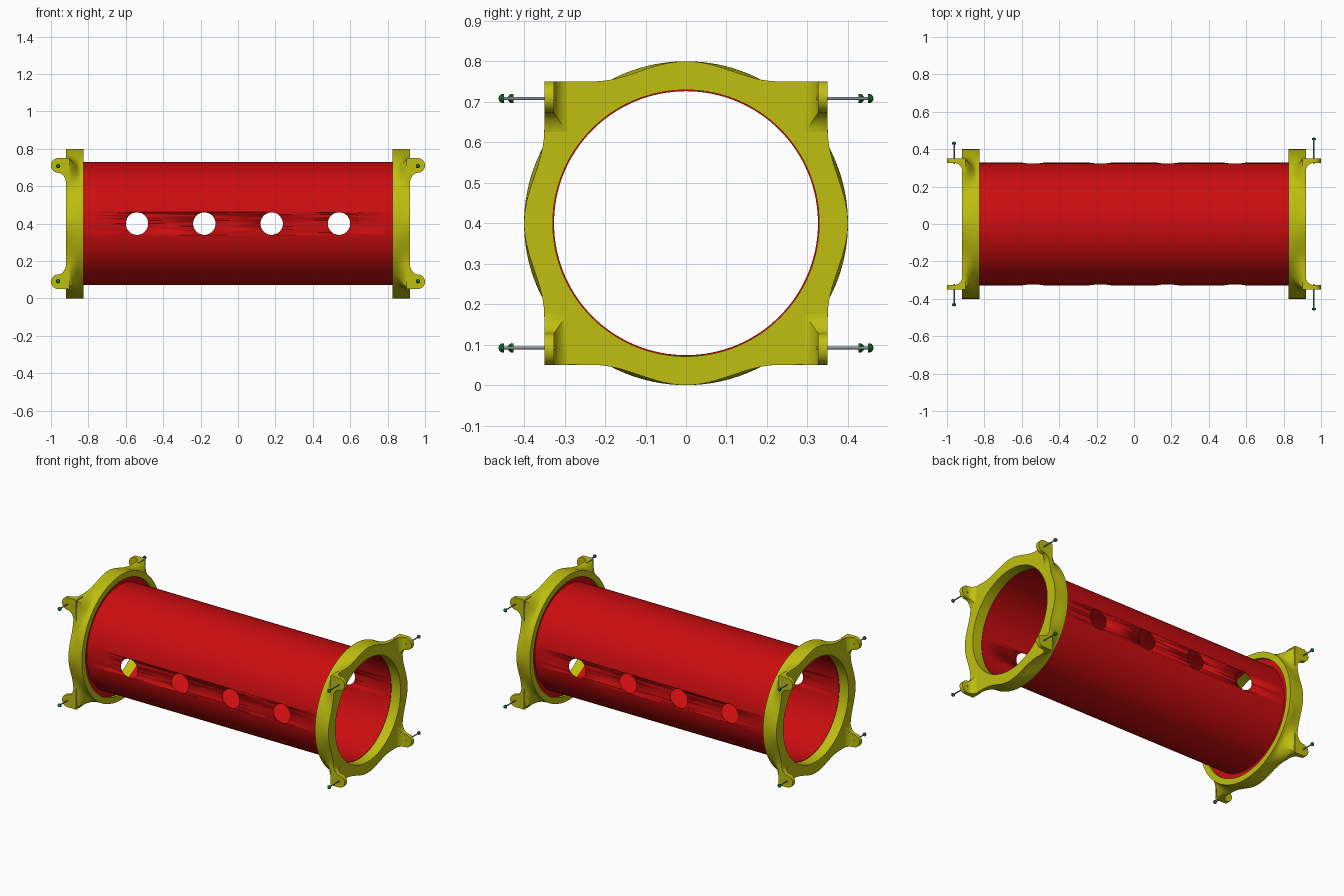
import bpy, bmesh, math
from mathutils import Matrix, Vector

if "Cube" in bpy.data.objects:
    bpy.data.objects.remove(bpy.data.objects["Cube"])

CZ = 0.4  # height of the tube axis


def material(name, rgb):
    m = bpy.data.materials.new(name)
    m.diffuse_color = (*rgb, 1)
    m.use_nodes = True
    m.node_tree.nodes["Principled BSDF"].inputs["Base Color"].default_value = m.diffuse_color
    return m


RED = material("red", (0.60, 0.004, 0.005))
YELLOW = material("yellow", (0.52, 0.52, 0.005))
GREY = material("steel grey", (0.25, 0.29, 0.31))
GREEN = material("dark green", (0.01, 0.16, 0.03))


def finish(name, bm, mats, angle=35):
    bmesh.ops.recalc_face_normals(bm, faces=bm.faces)
    me = bpy.data.meshes.new(name)
    bm.to_mesh(me)
    bm.free()
    ob = bpy.data.objects.new(name, me)
    bpy.context.collection.objects.link(ob)
    for m in mats:
        me.materials.append(m)
    select(ob)
    bpy.ops.object.shade_smooth_by_angle(angle=math.radians(angle))
    return ob


def select(ob):
    bpy.ops.object.select_all(action='DESELECT')
    ob.select_set(True)
    bpy.context.view_layer.objects.active = ob


def loft(bm, loops, closed=False, caps=False):
    """Bridge equal-length loops of points."""
    rows = [[bm.verts.new(p) for p in lp] for lp in loops]
    n = len(rows[0])
    for i in range(len(rows) if closed else len(rows) - 1):
        a, b = rows[i], rows[(i + 1) % len(rows)]
        for j in range(n):
            k = (j + 1) % n
            bm.faces.new((a[j], a[k], b[k], b[j]))
    if caps:
        bm.faces.new(rows[0])
        bm.faces.new(rows[-1])


def circle(x, r, n=128):
    return [(x, r * math.sin(2 * math.pi * i / n), CZ + r * math.cos(2 * math.pi * i / n))
            for i in range(n)]


# red tube with end flanges
bm = bmesh.new()
loft(bm, [circle(x, r) for x, r in
          [(-.855, .326), (.855, .326), (.855, .361), (.84, .361), (.84, .3285),
           (-.84, .3285), (-.84, .361), (-.855, .361)]], closed=True)
tube = finish("tube", bm, [RED])

# side holes through front and back
bm = bmesh.new()
for x in (-.54, -.18, .18, .54):
    bmesh.ops.create_cone(bm, cap_ends=True, segments=48, radius1=.06, radius2=.06, depth=1,
                          matrix=Matrix.Translation((x, 0, CZ)) @ Matrix.Rotation(math.pi / 2, 4, 'X'))
cutter = finish("hole_cutter", bm, [RED])
cutter.hide_render = True
mod = tube.modifiers.new("holes", 'BOOLEAN')
mod.operation = 'DIFFERENCE'
mod.solver = 'EXACT'
mod.object = cutter
select(tube)
bpy.ops.object.modifier_apply(modifier=mod.name)
bpy.data.objects.remove(cutter)


def lobed(x, t, n=128):
    """Blend from a circle (t=0) to a square with bulging sides (t=1)."""
    pts = []
    for i in range(n):
        quarter, k = divmod(i + n // 8, n // 4)
        phi = (k / (n // 4) - .5) * math.pi / 2
        u = .35 * math.tan(phi)
        h = .35 + .025 * (1 + math.cos(math.pi * min(1, abs(u) / .23)))
        a = Vector((.4 * math.sin(phi), .4 * math.cos(phi)))
        p = a.lerp(Vector((u, h)), t)
        q = quarter * math.pi / 2
        pts.append((x, p.x * math.cos(q) + p.y * math.sin(q),
                    CZ - p.x * math.sin(q) + p.y * math.cos(q)))
    return pts


def ear_sections():
    """Rectangles along x: (x, inner y, low z, high z), measured from the tube axis."""
    out = []
    for i in range(11):  # fillet growing out of the ring
        a = math.pi / 2 * i / 10
        x = .918 + .044 * (1 - math.cos(a))
        out.append((x, .28 + .046 * math.sin(a), .205 + .067 * math.sin(a), .35))
    for i in range(1, 13):  # rounded tip
        a = math.radians(88) * i / 12
        h = .039 * math.cos(a)
        out.append((.961 + .039 * math.sin(a), .326, .311 - h, .311 + h))
    out.insert(0, (.90, .28, .205, .35))
    return sorted(out)


for side, s in (("left", -1), ("right", 1)):
    # yellow end ring, round inside and squared at the outer face
    bm = bmesh.new()
    loops = [circle(.855, .329), circle(.855, .362), circle(.825, .362), lobed(.825, 0)]
    for i in range(9):
        f = i / 8
        loops.append(lobed(.84 + .076 * f, f * f * (3 - 2 * f)))
    loops += [lobed(.92, .99), circle(.92, .329)]
    loft(bm, [[(s * x, y, z) for x, y, z in lp] for lp in loops], closed=True)
    finish(side + "_end_ring", bm, [YELLOW])

    # four mounting ears per ring
    bm = bmesh.new()
    for sy in (-1, 1):
        for sz in (-1, 1):
            loft(bm, [[(s * x, sy * y, CZ + sz * z) for y, z in
                       ((y0, z0), (.35, z0), (.35, z1), (y0, z1))]
                      for x, y0, z0, z1 in ear_sections()], caps=True)
    finish(side + "_ears", bm, [YELLOW])

    # pins with domed green heads
    tip = .463 if s > 0 else .44
    bm = bmesh.new()
    profile = [(.322, .0038), (tip - .014, .0038), (tip - .014, .011), (tip - .008, .0115),
               (tip - .004, .009), (tip - .001, .005), (tip, .001)]
    for sy in (-1, 1):
        for sz in (-1, 1):
            loft(bm, [[(s * .962 + r * math.cos(a * math.pi / 8), sy * y,
                        CZ + sz * .308 + r * math.sin(a * math.pi / 8)) for a in range(16)]
                      for y, r in profile], caps=True)
    for f in bm.faces:
        f.material_index = int(abs(f.calc_center_median().y) > tip - .0135)
    finish(side + "_pins", bm, [GREY, GREEN])
